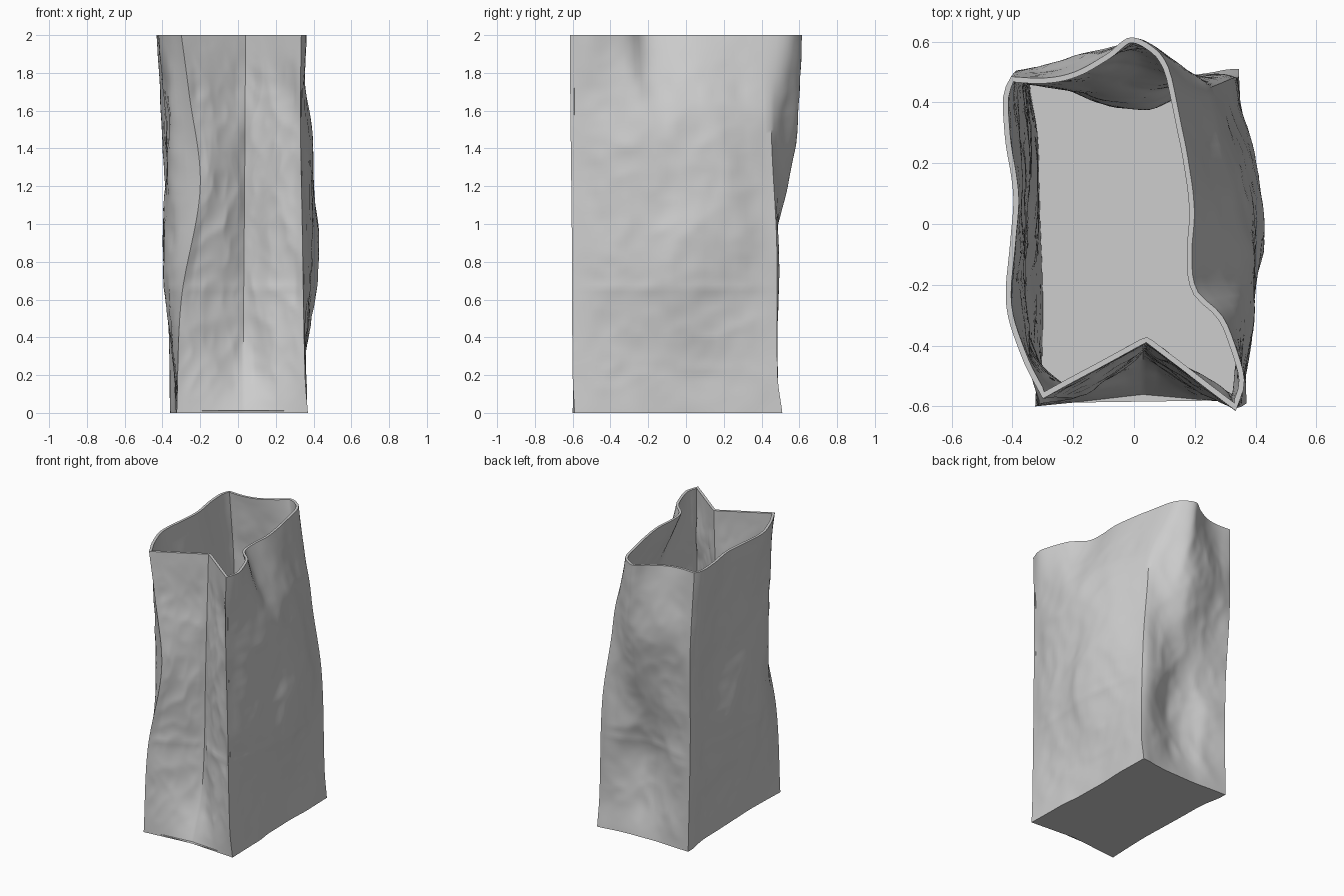
import bpy
import bmesh
import math
from mathutils import Vector, noise

HEIGHT = 2.0
ROWS = 100         # rings from base to rim
COLS = 34          # samples along each wall
PAPER = 0.018      # paper thickness

cube = bpy.data.objects.get("Cube")
if cube:
    bpy.data.objects.remove(cube, do_unlink=True)


def smooth_track(keys, t):
    """Smooth curve through (parameter, value) keys."""
    if t <= keys[0][0]:
        return keys[0][1]
    if t >= keys[-1][0]:
        return keys[-1][1]
    i = next(k for k in range(len(keys) - 1) if keys[k + 1][0] >= t)

    def slope(k):
        a, b = keys[max(k - 1, 0)], keys[min(k + 1, len(keys) - 1)]
        return (b[1] - a[1]) / (b[0] - a[0])

    (t0, v0), (t1, v1) = keys[i], keys[i + 1]
    span = t1 - t0
    u = (t - t0) / span
    return (v0 * (2 * u**3 - 3 * u**2 + 1) + v1 * (3 * u**2 - 2 * u**3)
            + slope(i) * span * (u**3 - 2 * u**2 + u)
            + slope(i + 1) * span * (u**3 - u**2))


def fold(*keys):
    return [(z, Vector((x, y))) for z, x, y in keys]


# Upright folds of the bag, each a path of (height, x, y)
front_left = fold((0, .37, -.59), (.2, .355, -.6), (1, .34, -.605),
                  (1.6, .33, -.612), (2, .335, -.615))
back_left = fold((0, .345, .51), (.2, .345, .485), (.9, .325, .48),
                 (1.35, .27, .457), (1.6, .24, .447), (2, .135, .43))
back_right = fold((0, -.36, .49), (.8, -.37, .48), (1.4, -.385, .505),
                  (2, -.405, .485))
front_right = fold((0, -.325, -.6), (.6, -.3, -.59), (1.2, -.2, -.575),
                   (1.7, -.26, -.57), (2, -.3, -.575))
front_gusset = fold((0, .03, -.565), (.3, .03, -.46), (.6, .03, -.425),
                    (1.2, .035, -.415), (2, .04, -.39))

# Outward bulge of each wall: position along it, then bulge at these heights
BULGE_HEIGHTS = (0, .4, .8, 1.3, 1.6, 2)
left_bulge = ((.08, 0, .005, .02, .02, .03, .045),
              (.19, 0, .01, .035, .05, .06, .04),
              (.3, 0, .015, .055, .075, .08, .015),
              (.39, -.01, .02, .07, .09, .075, -.05),
              (.5, -.01, .025, .085, .095, .075, -.045),
              (.63, -.01, .025, .08, .09, .065, -.01),
              (.78, 0, .015, .055, .07, .045, 0),
              (.9, 0, .005, .02, .03, .02, 0))
back_bulge = ((.05, 0, 0, .012, .015, .03, .077),
              (.14, -.01, -.01, .015, .035, .07, .137),
              (.305, -.02, -.05, -.01, .065, .13, .168),
              (.435, -.02, -.08, -.04, .075, .13, .106),
              (.62, -.02, -.07, -.04, .05, .09, .036),
              (.8, -.01, -.02, -.02, .02, .04, .006))
right_bulge = ((.05, 0, .005, .01, .02, .025, .03),
               (.18, -.02, 0, .025, .03, .03, .04),
               (.36, -.02, .005, .06, .06, .04, .03),
               (.5, -.02, .01, .085, .085, .06, .055),
               (.7, -.02, .02, .1, .12, .09, .09),
               (.87, -.01, .02, .065, .11, .085, .055))
gusset_bulge = ((.5, 0, .01, .01, .01, 0, 0),)

# Walls in counter-clockwise order; the front is folded inward in two halves
walls = ((front_left, back_left, left_bulge),
         (back_left, back_right, back_bulge),
         (back_right, front_right, right_bulge),
         (front_right, front_gusset, gusset_bulge),
         (front_gusset, front_left, gusset_bulge))


def crumple(x, y, z):
    """Creased paper relief: sharp folds over soft dents."""
    p = Vector((x, y, z * .7))
    folds = sum((.2 - abs(noise.noise(p * f + Vector((f, 0, 0))))) / f
                for f in (3, 6, 11))
    return .07 * folds + .01 * noise.noise(p * 3)


def wall_point(wall, t, z):
    start, end, bulge = wall
    a, b = smooth_track(start, z), smooth_track(end, z)
    chord = b - a
    out = Vector((chord.y, -chord.x)).normalized()
    keys = [(0, 0)]
    keys += [(r[0], smooth_track(list(zip(BULGE_HEIGHTS, r[1:])), z))
             for r in bulge]
    keys += [(1, 0)]
    p = a + chord * t
    # Creases fade out at the corner folds, the base and the rim
    fade = min(1, 7 * t, 7 * (1 - t)) * min(1, 5 * z) * min(1, .15 + 3 * (HEIGHT - z))
    ridge = .003 * math.exp(-((z - .66) / .025) ** 2)
    p = p + out * (smooth_track(keys, t) + fade * (crumple(p.x, p.y, z) + ridge))
    return p.x, p.y, z


# Paper shell: rings of points joined into walls, closed by a base
bm = bmesh.new()
rings = []
for row in range(ROWS + 1):
    z = HEIGHT * row / ROWS
    rings.append([bm.verts.new(wall_point(w, c / COLS, z))
                  for w in walls for c in range(COLS)])
count = len(rings[0])
for low, high in zip(rings, rings[1:]):
    for i in range(count):
        j = (i + 1) % count
        bm.faces.new((low[i], low[j], high[j], high[i]))
bm.faces.new(list(reversed(rings[0])))
bm.normal_update()

mesh = bpy.data.meshes.new("paper_bag")
bm.to_mesh(mesh)
bm.free()
bag = bpy.data.objects.new("paper_bag", mesh)
bpy.context.collection.objects.link(bag)

# Plain paper colour
paper = bpy.data.materials.new("grey_paper")
paper.use_nodes = True
colour = (.61, .61, .61, 1)
paper.diffuse_color = colour
paper.node_tree.nodes["Principled BSDF"].inputs["Base Color"].default_value = colour
mesh.materials.append(paper)

# Paper thickness, grown inward, with the rim trimmed level
shell = bag.modifiers.new("thickness", 'SOLIDIFY')
shell.thickness = PAPER
shell.offset = -1
bpy.ops.object.select_all(action='DESELECT')
bag.select_set(True)
bpy.context.view_layer.objects.active = bag
bpy.ops.object.modifier_apply(modifier=shell.name)
for v in bag.data.vertices:
    if v.co.z > HEIGHT - PAPER / 2:
        v.co.z = HEIGHT
bpy.ops.object.shade_smooth_by_angle(angle=math.radians(35))
